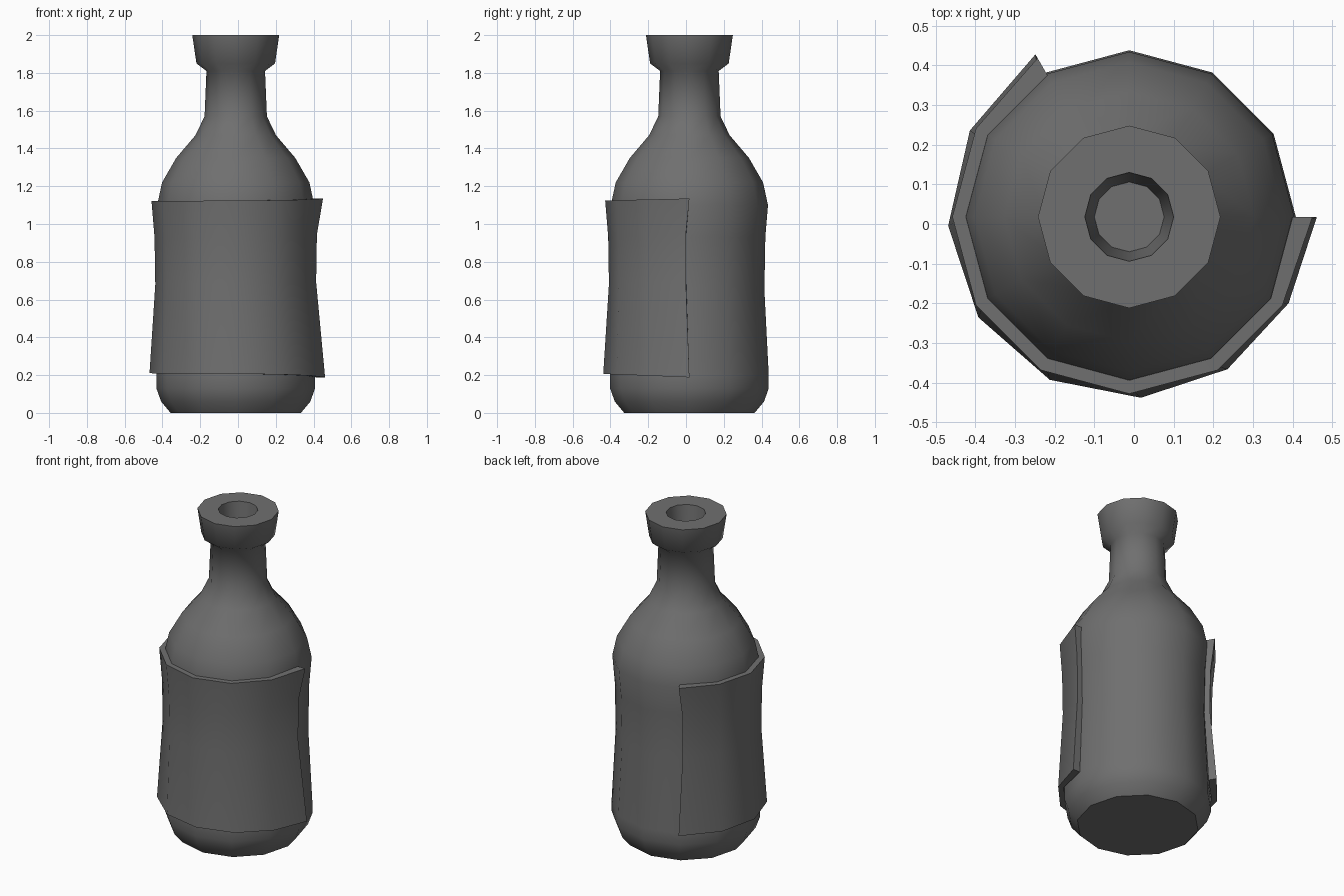
import bpy
import bmesh
from math import sin, cos, pi, radians

if "Cube" in bpy.data.objects:
    bpy.data.objects.remove(bpy.data.objects["Cube"])

CENTRE = (-0.012, 0.018)
SIDES = 12

grey = bpy.data.materials.new("dark_grey")
GREY = (0.16, 0.16, 0.16, 1)
grey.use_nodes = True
grey.diffuse_color = GREY
grey.node_tree.nodes["Principled BSDF"].inputs["Base Color"].default_value = GREY


def polar(bm, radius, angle, z):
    return bm.verts.new((CENTRE[0] + radius * cos(angle), CENTRE[1] + radius * sin(angle), z))


def bridge(bm, a, b, closed):
    """Join two rows of vertices with quads."""
    count = len(a) if closed else len(a) - 1
    for i in range(count):
        j = (i + 1) % len(a)
        bm.faces.new((a[i], a[j], b[j], b[i]))


def finish(bm, name, angle):
    bmesh.ops.recalc_face_normals(bm, faces=bm.faces)
    mesh = bpy.data.meshes.new(name)
    bm.to_mesh(mesh)
    bm.free()
    mesh.materials.append(grey)
    obj = bpy.data.objects.new(name, mesh)
    bpy.context.collection.objects.link(obj)
    bpy.ops.object.select_all(action="DESELECT")
    obj.select_set(True)
    bpy.context.view_layer.objects.active = obj
    bpy.ops.object.shade_smooth_by_angle(angle=radians(angle))
    return obj


# Bottle: outer profile from base to rim, then down into the mouth
profile = [(0.345, 0), (0.395, 0.06), (0.42, 0.13), (0.42, 0.2), (0.397, 0.65),
           (0.402, 0.93), (0.416, 1.1), (0.39, 1.22), (0.315, 1.35), (0.213, 1.47),
           (0.165, 1.57), (0.155, 1.81), (0.208, 1.85), (0.23, 2.0),
           (0.112, 2.0), (0.088, 1.75)]
bm = bmesh.new()
rings = [[polar(bm, r, 2 * pi * i / SIDES, z) for i in range(SIDES)] for r, z in profile]
for lower, upper in zip(rings, rings[1:]):
    bridge(bm, lower, upper, True)
bm.faces.new(rings[0])
bm.faces.new(rings[-1])
bottle = finish(bm, "bottle", 55)
# Crisp edge round the base
for edge in bottle.data.edges:
    if all(bottle.data.vertices[v].co.z < 0.001 for v in edge.vertices):
        edge.use_edge_sharp = True

# Label: thick sheet wrapped two thirds of the way round, flared at top, bottom and ends
STEPS = 8
rows = [(0.21, 0.457, 0.425), (0.68, 0.426, 0.392), (0.93, 0.43, 0.397), (1.122, 0.446, 0.412)]
bm = bmesh.new()
outer, inner = [], []
for k, (z, r_out, r_in) in enumerate(rows):
    out_row, in_row = [], []
    for i in range(STEPS + 1):
        t = i / STEPS
        angle = -2 * pi * i / SIDES
        end = 0.016 if i in (0, STEPS) else 0
        if k == 0:
            angle += radians(4) * sin(pi * t)
            height = z - 0.022 * (1 - t) ** 4
        else:
            height = z + 0.013 * (1 - t) ** 4
        if k in (1, 2):
            angle -= radians(2.5) * (1 - 2 * t)
            end = 0
        out_row.append(polar(bm, r_out + end, angle, height))
        in_row.append(polar(bm, r_in, angle, height))
    outer.append(out_row)
    inner.append(in_row)
for k in range(len(rows) - 1):
    bridge(bm, outer[k], outer[k + 1], False)
    bridge(bm, inner[k], inner[k + 1], False)
bridge(bm, outer[0], inner[0], False)
bridge(bm, outer[-1], inner[-1], False)
for i in (0, STEPS):
    bridge(bm, [row[i] for row in outer], [row[i] for row in inner], False)
finish(bm, "label", 40)
